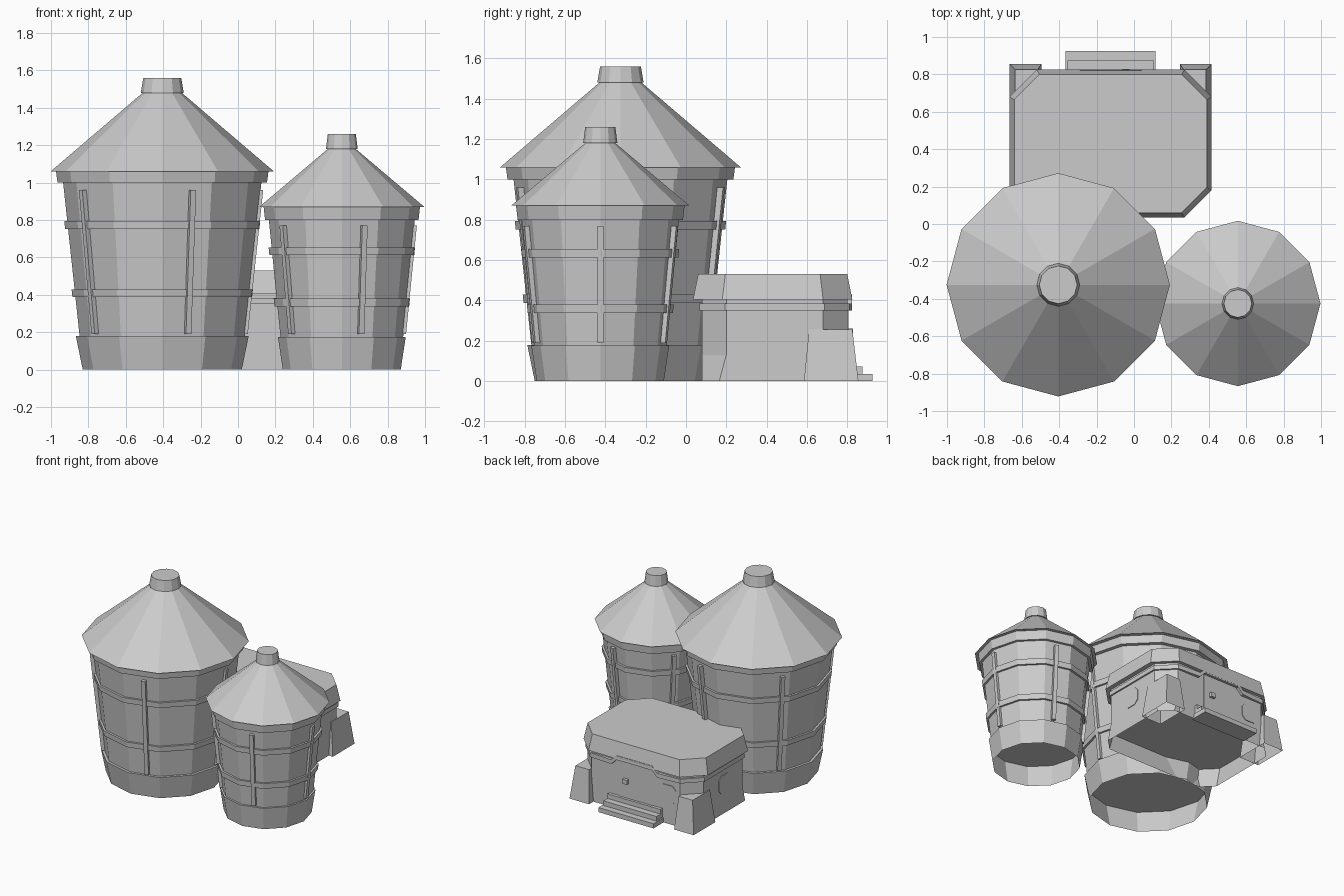
import bpy, bmesh, math
from mathutils import Matrix, Vector

cube = bpy.data.objects.get("Cube")
if cube:
    bpy.data.objects.remove(cube, do_unlink=True)

grey = bpy.data.materials.new("plain_grey")
grey.use_nodes = True
COLOUR = (0.6, 0.6, 0.6, 1)
grey.diffuse_color = COLOUR
grey.node_tree.nodes["Principled BSDF"].inputs["Base Color"].default_value = COLOUR


def loft(name, rings, bottom=True, top=True, closed=False):
    """Skin a stack of equal-length rings, with optional end caps."""
    bm = bmesh.new()
    loops = [[bm.verts.new(p) for p in ring] for ring in rings]
    pairs = list(zip(loops, loops[1:]))
    if closed:
        pairs.append((loops[-1], loops[0]))
    for a, b in pairs:
        n = len(a)
        for i in range(n):
            j = (i + 1) % n
            bm.faces.new((a[i], a[j], b[j], b[i]))
    if not closed:
        if bottom:
            bm.faces.new(loops[0][::-1])
        if top:
            bm.faces.new(loops[-1])
    bmesh.ops.recalc_face_normals(bm, faces=bm.faces)
    mesh = bpy.data.meshes.new(name)
    bm.to_mesh(mesh)
    bm.free()
    mesh.materials.append(grey)
    obj = bpy.data.objects.new(name, mesh)
    bpy.context.collection.objects.link(obj)
    return obj


def rect(x0, x1, y0, y1, z):
    return [(x0, y0, z), (x1, y0, z), (x1, y1, z), (x0, y1, z)]


def box(name, x, y, z):
    return loft(name, [rect(*x, *y, h) for h in z])


def silo(label, cx, cy, foot, skirt, wall, eave, roof, cap, bands, rib_top):
    """Twelve-sided tapering silo; each pair is (radius, height)."""
    def ring(r, z):
        return [(cx + r * math.cos(math.tau * i / 12),
                 cy + r * math.sin(math.tau * i / 12), z) for i in range(12)]

    (r0, z0), (r1, z1) = wall

    def wall_radius(z):
        return r0 + (r1 - r0) * (z - z0) / (z1 - z0)

    loft(label + "_skirt", [ring(foot, 0), ring(*skirt), ring(r0, skirt[1])], False, False)
    loft(label + "_wall", [ring(r0, z0), ring(r1, z1)])
    loft(label + "_eave", [ring(eave[0] - 0.008, z1), ring(*eave)])
    loft(label + "_roof", [ring(*roof), ring(cap[0] - 0.01, cap[1])])
    loft(label + "_cap", [ring(*cap), ring(cap[0] * 0.88, cap[1] + 0.08)])
    for n, z in enumerate(bands):
        loft(f"{label}_band_{n}", [ring(wall_radius(h) + 0.016, h) for h in (z, z + 0.042)])
    # Five upright ribs that follow the slope of the wall
    for n in range(5):
        turn = Matrix.Translation((cx, cy, 0)) @ Matrix.Rotation(math.tau * n / 5, 4, 'Z')
        rings = []
        for z in (0.19, rib_top):
            r = wall_radius(z)
            rings.append([turn @ Vector(p) for p in rect(r * 0.94, r + 0.014, -0.015, 0.015, z)])
        loft(f"{label}_rib_{n}", rings)


silo("large_silo", -0.405, -0.325, 0.425, (0.462, 0.18), ((0.442, 0.18), (0.53, 1.0)),
     (0.568, 1.06), (0.597, 1.06), (0.115, 1.48), (0.388, 0.752), 0.96)
silo("small_silo", 0.555, -0.425, 0.315, (0.342, 0.176), ((0.328, 0.176), (0.39, 0.8)),
     (0.418, 0.87), (0.442, 0.87), (0.085, 1.18), (0.338, 0.612), 0.77)

# Hut behind the silos
CX, CY = -0.125, 0.44
HX, HY = 0.505, 0.36


def octagon(grow, chamfer, z, dy=0):
    x, y, c = HX + grow, HY + grow, chamfer
    pts = [(x, c - y), (x, y - c), (x - c, y), (c - x, y),
           (-x, y - c), (-x, c - y), (c - x, -y), (x - c, -y)]
    return [(CX + a, CY + b + dy, z) for a, b in pts]


loft("hut_base", [octagon(0, 0.085, 0), octagon(0, 0.12, 0.13)], False, False)
loft("hut_wall", [octagon(0, 0.12, 0.13), octagon(0, 0.12, 0.41)])
loft("hut_roof", [octagon(0.035, 0.145, 0.405, -0.01), octagon(0.01, 0.135, 0.53, -0.01)])

# Trim around the hut, rising over the doorway
inner, outer = octagon(-0.01, 0.12, 0.367), octagon(0.012, 0.125, 0.367)
path = list(zip(inner, outer))
door = [(CX + dx, z) for dx, z in ((0.2, 0.367), (0.155, 0.412), (-0.155, 0.412), (-0.2, 0.367))]
back = CY + HY
path[3:3] = [((x, back - 0.01, z), (x, back + 0.024, z)) for x, z in door]
sections = []
for a, b in path:
    sections.append([(a[0], a[1], a[2] - 0.017), (b[0], b[1], b[2] - 0.017),
                     (b[0], b[1], b[2] + 0.017), (a[0], a[1], a[2] + 0.017)])
loft("hut_trim", sections, closed=True)

# Tapered buttresses on the rear corners, open underneath
for side, label in ((1, "left"), (-1, "right")):
    xs = sorted((CX + side * 0.37, CX + side * 0.54))
    tops = sorted((CX + side * 0.39, CX + side * 0.51))
    loft(label + "_buttress", [rect(*xs, 0.585, 0.855, 0), rect(*tops, 0.61, 0.825, 0.255)],
         bottom=False)

# Doorstep, door and door box
for n, (half, y) in enumerate(((0.24, 0.925), (0.23, 0.875), (0.23, 0.825))):
    box(f"step_{n}", (CX - half, CX + half), (0.78, y), (0.036 * n, 0.036 * (n + 1)))
box("door", (CX - 0.15, CX + 0.15), (back - 0.002, back + 0.005), (0.108, 0.4))
box("door_box", (-0.065, -0.025), (back - 0.01, back + 0.028), (0.225, 0.26))


def window(name, place):
    """Thin clipped-corner plate; place maps (across, up, out) to a point."""
    a, b = 0.07, 0.04
    pts = [(a, -b), (a, b), (b, a), (-b, a), (-a, b), (-a, -b), (-b, -a), (b, -a)]
    loft(name, [[place(u, 0.235 + v, d) for u, v in pts] for d in (-0.002, 0.005)])


window("left_window", lambda u, v, d: (CX + HX + d, 0.425 + u, v))
window("right_window", lambda u, v, d: (CX - HX - d, 0.425 + u, v))
window("back_window", lambda u, v, d: (-0.405 + u, back + d, v))
